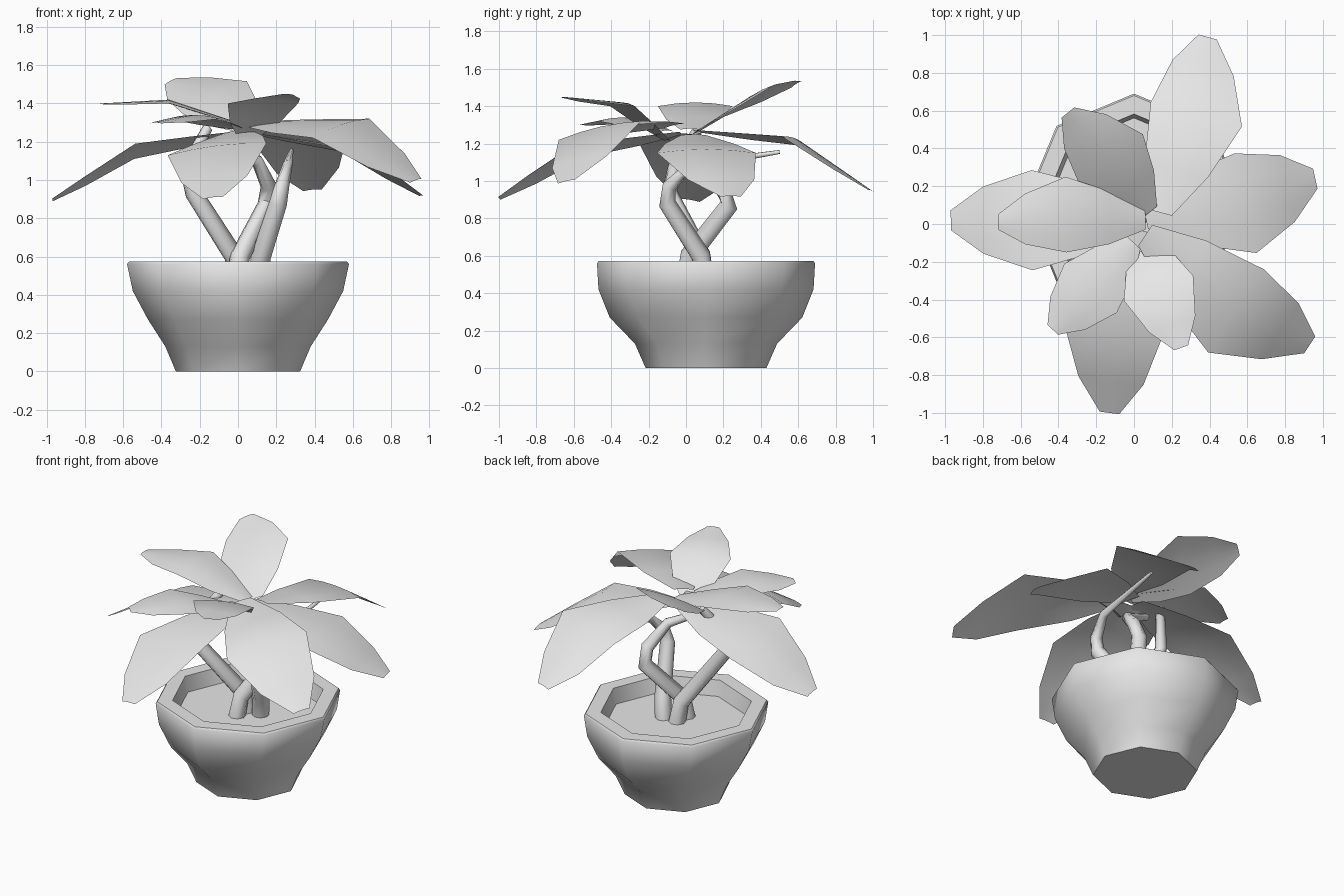
import bpy, bmesh, math
from mathutils import Vector

cube = bpy.data.objects.get("Cube")
if cube:
    bpy.data.objects.remove(cube, do_unlink=True)

grey = bpy.data.materials.new("plain grey")
grey.use_nodes = True
grey.diffuse_color = (0.8, 0.8, 0.8, 1)
grey.node_tree.nodes["Principled BSDF"].inputs["Base Color"].default_value = (0.8, 0.8, 0.8, 1)

POT_Y = 0.107
SIDES = 8


def finish(name, bm, angle, recalc=True):
    """Turn a bmesh into a smooth shaded object."""
    if recalc:
        bmesh.ops.recalc_face_normals(bm, faces=bm.faces)
    mesh = bpy.data.meshes.new(name)
    bm.to_mesh(mesh)
    bm.free()
    mesh.materials.append(grey)
    obj = bpy.data.objects.new(name, mesh)
    bpy.context.collection.objects.link(obj)
    bpy.ops.object.select_all(action="DESELECT")
    obj.select_set(True)
    bpy.context.view_layer.objects.active = obj
    bpy.ops.object.shade_smooth_by_angle(angle=math.radians(angle))


def bridge(bm, rings, closed=True):
    """Join neighbouring rows of vertices with quads."""
    for low, high in zip(rings, rings[1:]):
        n = len(low)
        for i in range(n if closed else n - 1):
            j = (i + 1) % n
            bm.faces.new((low[i], low[j], high[j], high[i]))


def pot_ring(bm, rx, ry, z):
    angles = [math.tau * i / SIDES for i in range(SIDES)]
    return [bm.verts.new((rx * math.cos(a), POT_Y + ry * math.sin(a), z)) for a in angles]


# Eight-sided pot with a thick rim, open down to the soil
pot_profile = [
    (0.325, 0.323, 0), (0.38, 0.38, 0.13), (0.47, 0.515, 0.27),
    (0.55, 0.575, 0.42), (0.58, 0.583, 0.56), (0.57, 0.573, 0.573),
    (0.475, 0.475, 0.573), (0.45, 0.45, 0.45),
]
bm = bmesh.new()
rings = [pot_ring(bm, *p) for p in pot_profile]
bridge(bm, rings)
bm.faces.new(rings[0])
bm.faces.new(rings[-1])
finish("pot", bm, 50)

# Soil surface inside the pot
bm = bmesh.new()
bm.faces.new(pot_ring(bm, 0.455, 0.455, 0.47))
finish("soil", bm, 30, recalc=False)


def stem(name, points, taper, radius=0.054):
    """Bent tube through a few points, thinner at the top."""
    bm = bmesh.new()
    pts = [Vector(p) for p in points]
    rings = []
    for k, p in enumerate(pts):
        along = (pts[min(k + 1, len(pts) - 1)] - pts[max(k - 1, 0)]).normalized()
        side = along.cross(Vector((0.6, -0.8, 0))).normalized()
        other = along.cross(side)
        r = radius * (1 - taper * (k / (len(pts) - 1)) ** 2)
        rings.append([bm.verts.new(p + r * (math.cos(a) * side + math.sin(a) * other))
                      for a in (math.tau * i / SIDES for i in range(SIDES))])
    bridge(bm, rings)
    bm.faces.new(rings[0])
    bm.faces.new(rings[-1])
    finish(name, bm, 50)


# Three bent stems, crossing near the soil
stem("right_stem", [(0, 0.1, 0.45), (-0.02, 0.08, 0.6), (-0.23, -0.09, 0.93),
                    (-0.27, -0.06, 1.07), (-0.16, 0.06, 1.27)], 0.5)
stem("middle_stem", [(-0.01, 0, 0.45), (0.01, 0.02, 0.6), (0.15, 0.23, 0.87),
                     (0.16, 0.19, 0.97), (0.1, 0.05, 1.1), (-0.1, 0, 1.2)], 0.6)
stem("left_stem", [(0.1, 0.1, 0.45), (0.12, 0.08, 0.6), (0.21, -0.1, 0.88),
                   (0.23, -0.09, 0.97), (0.26, 0.02, 1.08), (0.28, 0.5, 1.155)], 0.8)

# Leaf outline: distance along the leaf, share of the full half width
BEND = 0.55
OUTLINE = [(0, 0.25), (0.25, 0.7), (BEND, 1), (0.82, 0.67), (1, 0.2)]


def leaf(name, base, mid, tip, half_width, roll):
    """Thin blade bent once; roll is the slope across it, up to its left side."""
    base, mid, tip = Vector(base), Vector(mid), Vector(tip)
    along = tip - base
    across = Vector((-along.y, along.x, 0)).normalized()
    bm = bmesh.new()
    rows = []
    for t, share in OUTLINE:
        if t <= BEND:
            spine = base.lerp(mid, t / BEND)
        else:
            spine = mid.lerp(tip, (t - BEND) / (1 - BEND))
        row = []
        for s in (1, 0.5, 0, -0.5, -1):
            offset = s * share * half_width
            sag = Vector((0, 0, roll * offset - 0.02 * share * s * s))
            row.append(bm.verts.new(spine + across * offset + sag))
        rows.append(row)
    bridge(bm, rows, closed=False)
    bmesh.ops.recalc_face_normals(bm, faces=bm.faces)
    bm.normal_update()
    if sum(f.normal.z for f in bm.faces) < 0:
        bmesh.ops.reverse_faces(bm, faces=bm.faces)
    finish(name, bm, 40, recalc=False)


# Large drooping leaves
leaf("front_leaf", (0, -0.03, 1.26), (-0.11, -0.57, 1.18), (-0.13, -1, 0.91), 0.26, 0.12)
leaf("left_side_leaf", (0.06, 0.04, 1.25), (0.59, 0.11, 1.17), (0.96, 0.24, 0.92), 0.27, 0)
leaf("front_left_leaf", (0.06, -0.06, 1.3), (0.54, -0.46, 1.29), (0.93, -0.64, 1), 0.265, 0.19)
leaf("back_leaf", (0.14, 0.06, 1.27), (0.33, 0.58, 1.23), (0.39, 0.99, 0.95), 0.25, -0.1)
leaf("right_side_leaf", (0, 0.03, 1.25), (-0.54, 0.02, 1.17), (-0.97, 0.02, 0.9), 0.265, 0.15)

# Smaller raised leaves
leaf("upper_right_leaf", (0.06, 0.02, 1.28), (-0.36, 0.05, 1.42), (-0.72, 0.01, 1.4), 0.2, 0)
leaf("upper_back_leaf", (0.08, 0.06, 1.27), (-0.12, 0.34, 1.45), (-0.35, 0.59, 1.52), 0.215, -0.4)
leaf("upper_front_leaf", (0.05, -0.1, 1.22), (0.13, -0.34, 1.42), (0.25, -0.655, 1.45), 0.195, 0)
leaf("front_right_leaf", (0, -0.1, 1.27), (-0.23, -0.34, 1.34), (-0.43, -0.56, 1.3), 0.19, 0)
